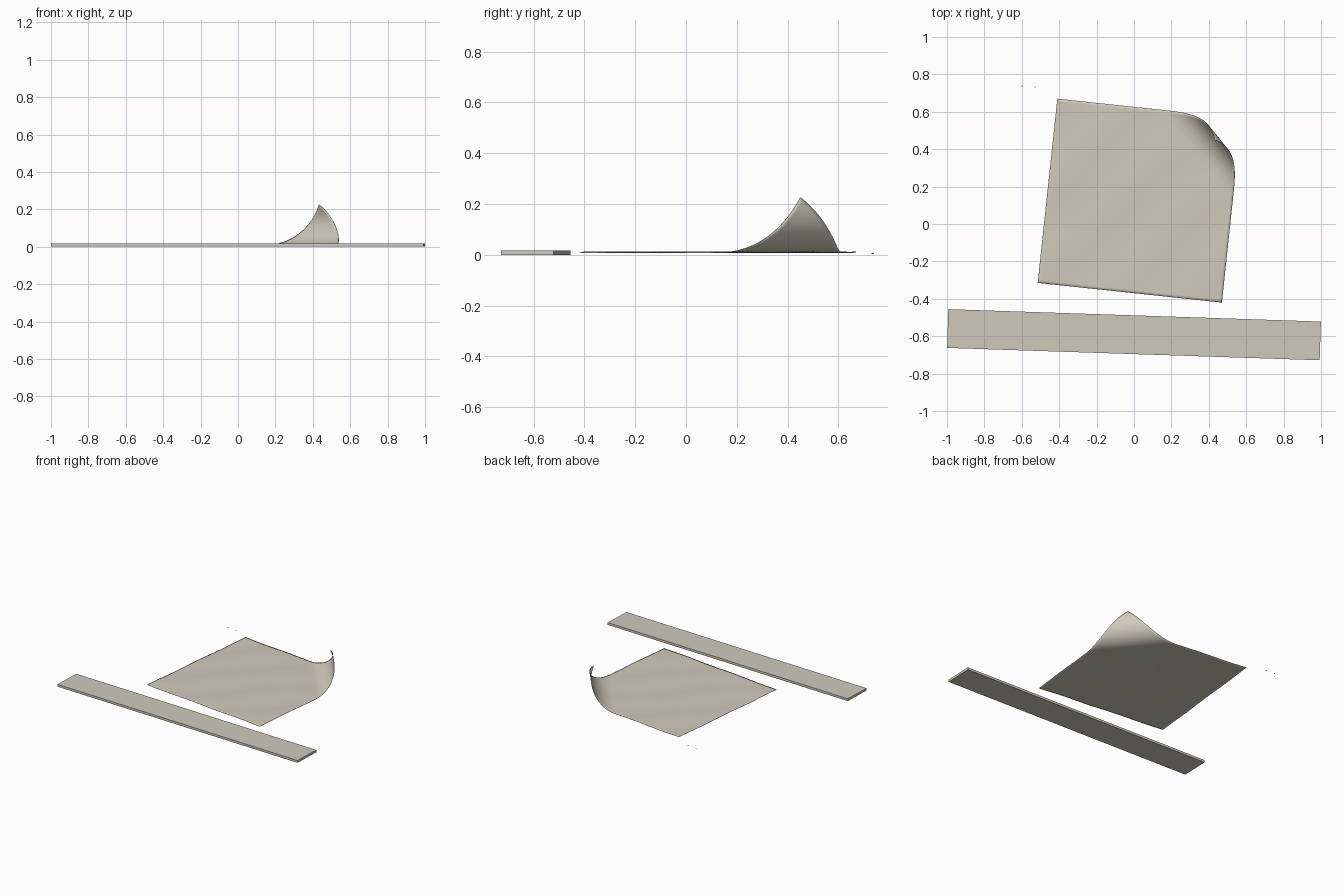
import bpy
import bmesh
import math
from mathutils import Vector, Matrix

cube = bpy.data.objects.get("Cube")
if cube:
    bpy.data.objects.remove(cube, do_unlink=True)

# Single warm beige paper colour
beige = bpy.data.materials.new("warm_beige")
beige.use_nodes = True
colour = (0.64, 0.59, 0.50, 1)
beige.diffuse_color = colour
shader = beige.node_tree.nodes["Principled BSDF"]
shader.inputs["Base Color"].default_value = colour
shader.inputs["Roughness"].default_value = 0.8


def add_object(name, bm):
    mesh = bpy.data.meshes.new(name)
    bm.to_mesh(mesh)
    bm.free()
    mesh.materials.append(beige)
    obj = bpy.data.objects.new(name, mesh)
    bpy.context.collection.objects.link(obj)
    return obj


def add_box(name, size, centre, angle=0):
    bm = bmesh.new()
    bmesh.ops.create_cube(bm, size=1, matrix=Matrix.Diagonal((*size, 1)))
    obj = add_object(name, bm)
    obj.location = centre
    obj.rotation_euler.z = math.radians(angle)
    return obj


# Flat strip lying in front of the sheet
add_box("strip", (1.993, 0.207, 0.017), (0, -0.592, 0.0085), -1.9)

# Two tiny specks behind the sheet
for name, x, y in (("left_speck", -0.598, 0.737), ("right_speck", -0.53, 0.732)):
    add_box(name, (0.005, 0.005, 0.003), (x, y, 0.005))

# Square sheet with its far corner rolled up around a diagonal cylinder
origin = Vector((-0.515, -0.315))
edge_a = Vector((0.985, -0.105))
edge_b = Vector((0.105, 0.985))
diagonal = (edge_a + edge_b).normalized()
across = Vector((-diagonal.y, diagonal.x))
ROLL_START, RADIUS, BASE = 1.10, 0.14, 0.010


def curl(u, v):
    flat = edge_a * u + edge_b * v
    s, w = flat.dot(diagonal), flat.dot(across)
    ripple = 0.0015 * math.sin(w * 20 + 0.8 * math.sin(s * 5))
    z = BASE + ripple * min(1, max(0, (1.3 - s) * 3))
    if s > ROLL_START:
        angle = (s - ROLL_START) / RADIUS
        s = ROLL_START + RADIUS * math.sin(angle)
        z += RADIUS * (1 - math.cos(angle))
    point = origin + diagonal * s + across * w
    return Vector((point.x, point.y, z))


bm = bmesh.new()
bmesh.ops.create_grid(bm, x_segments=64, y_segments=64, size=0.5)
for vert in bm.verts:
    vert.co = curl(vert.co.x + 0.5, vert.co.y + 0.5)
sheet = add_object("curled_sheet", bm)
thickness = sheet.modifiers.new("Thickness", "SOLIDIFY")
thickness.thickness = 0.002
thickness.offset = 0

bpy.ops.object.select_all(action="DESELECT")
sheet.select_set(True)
bpy.context.view_layer.objects.active = sheet
bpy.ops.object.shade_smooth_by_angle(angle=math.radians(40))
